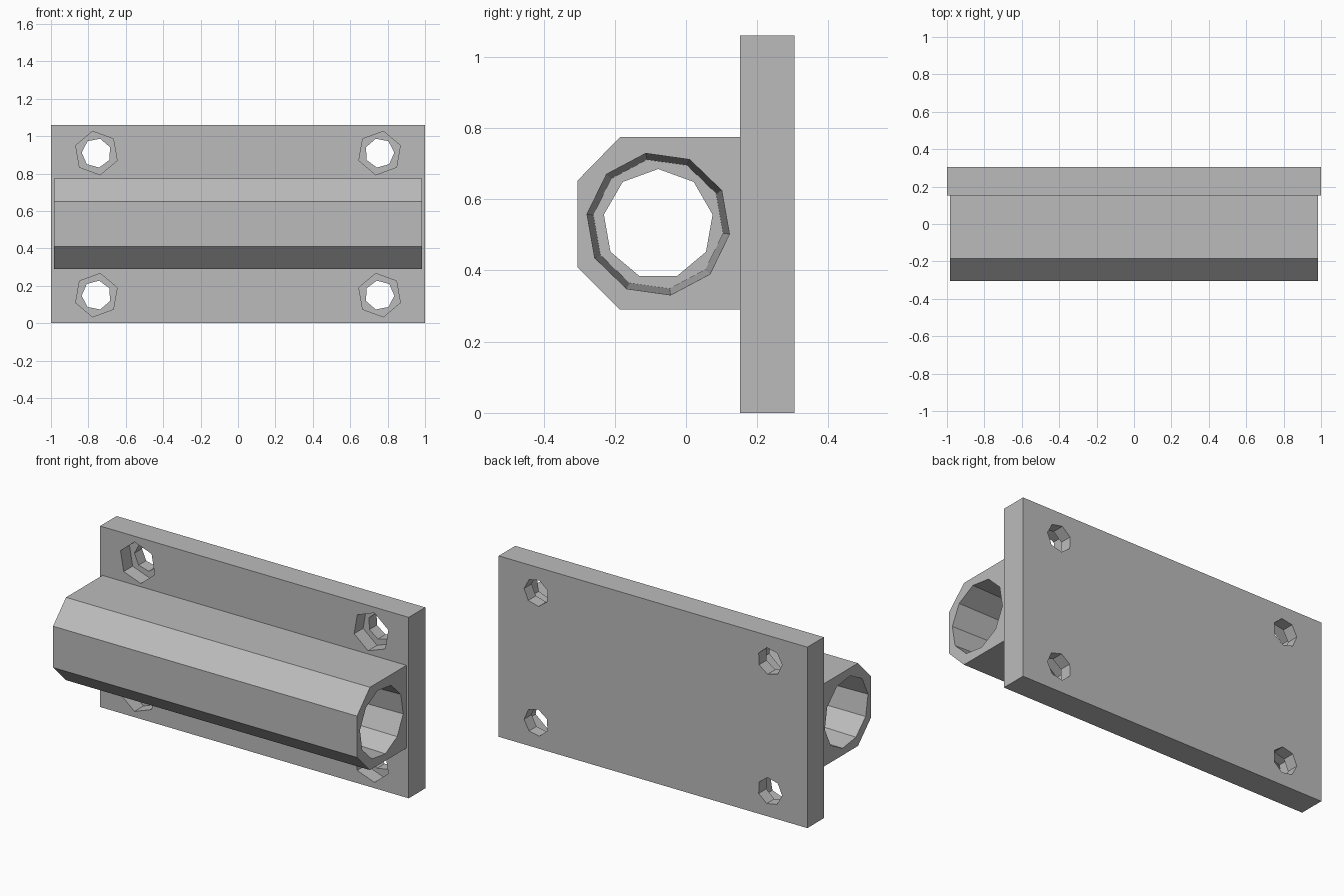
import bpy, bmesh
from math import cos, sin, radians, tau
from mathutils import Vector

if "Cube" in bpy.data.objects:
    bpy.data.objects.remove(bpy.data.objects["Cube"])

grey = bpy.data.materials.new("plain grey")
grey.use_nodes = True
grey.diffuse_color = (0.5, 0.5, 0.5, 1)
grey.node_tree.nodes["Principled BSDF"].inputs["Base Color"].default_value = (0.5, 0.5, 0.5, 1)


def loft(name, loops):
    """Closed solid through matching rings of points."""
    bm = bmesh.new()
    rings = [[bm.verts.new(p) for p in loop] for loop in loops]
    n = len(rings[0])
    for a, b in zip(rings, rings[1:]):
        for i in range(n):
            j = (i + 1) % n
            bm.faces.new((a[i], a[j], b[j], b[i]))
    bm.faces.new(rings[0])
    bm.faces.new(rings[-1])
    bmesh.ops.recalc_face_normals(bm, faces=bm.faces)
    mesh = bpy.data.meshes.new(name)
    bm.to_mesh(mesh)
    bm.free()
    mesh.materials.append(grey)
    ob = bpy.data.objects.new(name, mesh)
    bpy.context.collection.objects.link(ob)
    return ob


def polygon(sides, radius, phase):
    return [(radius * cos(radians(phase) + tau * i / sides),
             radius * sin(radians(phase) + tau * i / sides)) for i in range(sides)]


def boolean(target, tool, operation):
    """Combine target with tool, then discard the tool."""
    mod = target.modifiers.new(tool.name, 'BOOLEAN')
    mod.operation, mod.solver, mod.object = operation, 'EXACT', tool
    bpy.context.view_layer.update()
    graph = bpy.context.evaluated_depsgraph_get()
    mesh = bpy.data.meshes.new_from_object(target.evaluated_get(graph))
    target.modifiers.clear()
    target.data = mesh
    bpy.data.objects.remove(tool)


def bore(name, sides, phase, stations):
    """Cutter along x, given (x, radius) stations."""
    return loft(name, [[(x, -0.078 + u, 0.53 + v) for u, v in polygon(sides, r, phase)]
                       for x, r in stations])


# Mounting plate
FRONT, BACK, TOP = 0.152, 0.305, 1.06
plate_outline = [(-1, 0), (1, 0), (1, TOP), (-1, TOP)]
bracket = loft("bearing_bracket", [[(x, y, z) for x, z in plate_outline] for y in (FRONT, BACK)])

# Bearing housing with chamfered front corners
profile = [(0.2, 0.775), (-0.185, 0.775), (-0.305, 0.652),
           (-0.305, 0.41), (-0.185, 0.29), (0.2, 0.29)]
housing = loft("housing", [[(x, y, z) for y, z in profile] for x in (-0.985, 0.985)])
boolean(bracket, housing, 'UNION')

# Bearing pockets at both ends and the narrower bore between them
boolean(bracket, bore("centre_bore", 9, 90, [(-1.1, 0.155), (1.1, 0.155)]), 'DIFFERENCE')
for side in (-1, 1):
    pocket = bore("bearing_pocket", 10, 28, [(side * 0.345, 0.184), (side * 0.985, 0.202),
                                             (side * 1.1, 0.202)])
    boolean(bracket, pocket, 'DIFFERENCE')

# Screw holes with hexagonal nut pockets, mirrored to four corners
for sx in (-1, 1):
    for sz in (-1, 1):
        for name, sides, radius, phase, y0, y1 in (
                ("nut_pocket", 6, 0.118, 40, 0.1, 0.235),
                ("screw_hole", 7, 0.079, 75, 0.2, 0.4)):
            ring = polygon(sides, radius, phase)
            hole = loft(name, [[Vector((sx * (0.757 - u), y, TOP / 2 + sz * (0.38 + v)))
                                for u, v in ring] for y in (y0, y1)])
            boolean(bracket, hole, 'DIFFERENCE')

for face in bracket.data.polygons:
    face.use_smooth = False
